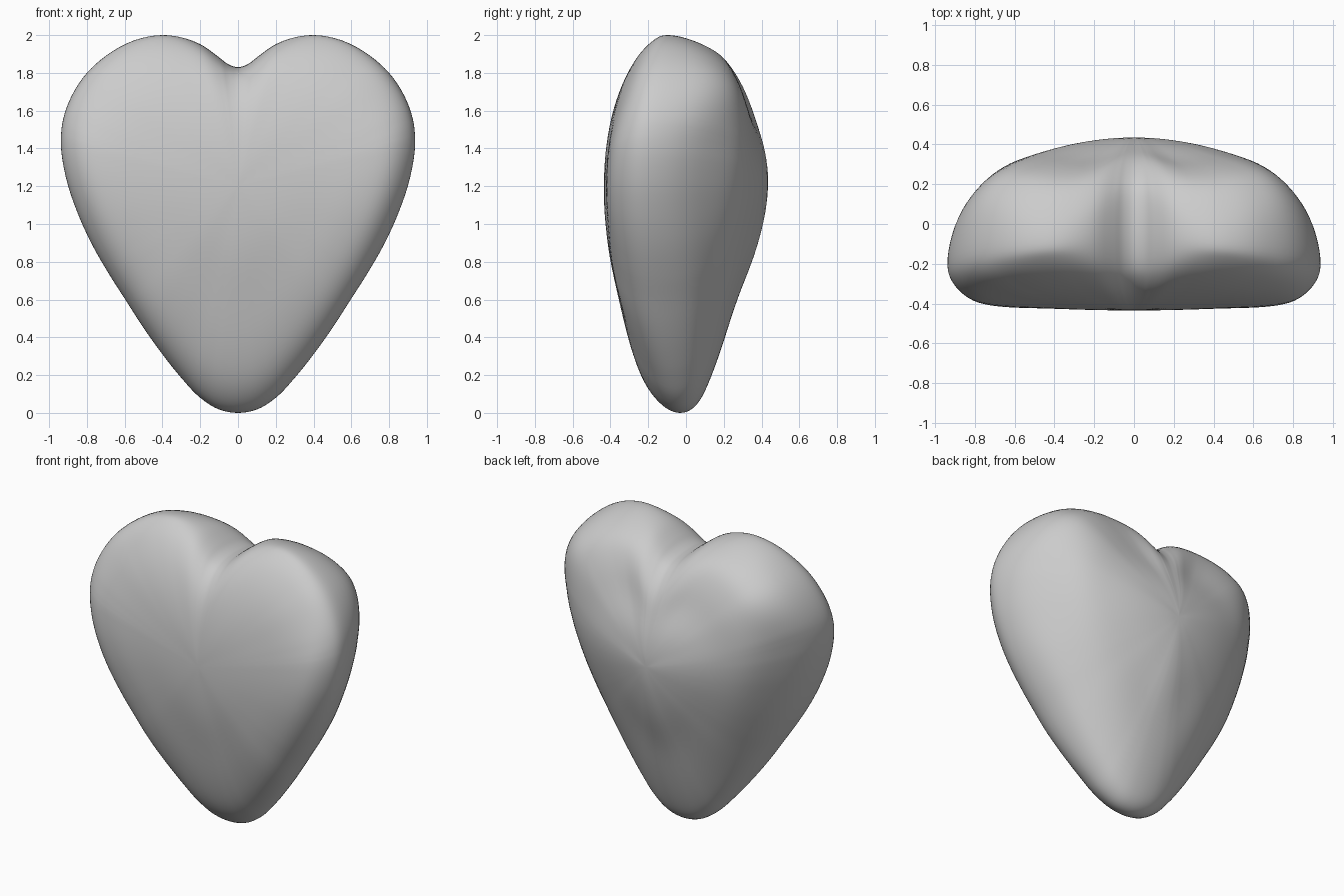
import bpy, bmesh, math

if "Cube" in bpy.data.objects:
    bpy.data.objects.remove(bpy.data.objects["Cube"])

# Right half of the front outline (x, z), from the notch down to the tip
OUTLINE = [(0, 1.83), (.05, 1.845), (.1, 1.882), (.2, 1.952), (.3, 1.988), (.4, 2.0),
           (.55, 1.972), (.7, 1.89), (.8, 1.8), (.88, 1.68), (.927, 1.55), (.938, 1.45),
           (.912, 1.25), (.85, 1.06), (.78, .905), (.68, .73), (.6, .605), (.5, .45),
           (.4, .31), (.3, .185), (.2, .08), (.1, .018), (0, 0)]

# Depth (y) from front centre over the rim to back centre, at key outline points
DEPTH = {
    0:  [-.435, -.425, -.40, -.357, -.29, -.20, -.04, .15, .25, .33, .38, .422, .437],
    5:  [-.435, -.423, -.385, -.325, -.25, -.17, -.10, .03, .185, .27, .33, .41, .437],
    8:  [-.435, -.425, -.40, -.365, -.31, -.24, -.13, .09, .235, .31, .355, .41, .437],
    11: [-.435, -.43, -.42, -.41, -.38, -.30, -.20, -.03, .13, .28, .36, .415, .437],
    16: [-.435, -.43, -.41, -.385, -.34, -.26, -.15, 0, .12, .235, .325, .40, .437],
    22: [-.435, -.415, -.355, -.293, -.22, -.125, -.03, .055, .12, .19, .27, .38, .437],
}
CENTRE_Z = 1.2
SUB, RINGS = 4, 60


def hermite(xs, ys, x):
    """Smooth curve through points, flat at both ends."""
    n = len(xs)
    i = max(k for k in range(n - 1) if xs[k] <= x + 1e-9)

    def slope(k):
        if k in (0, n - 1):
            return 0
        h0, h1 = xs[k] - xs[k - 1], xs[k + 1] - xs[k]
        d0, d1 = (ys[k] - ys[k - 1]) / h0, (ys[k + 1] - ys[k]) / h1
        return (d0 * h1 + d1 * h0) / (h0 + h1)
    h = xs[i + 1] - xs[i]
    s = (x - xs[i]) / h
    return ((2*s**3 - 3*s**2 + 1) * ys[i] + (s**3 - 2*s**2 + s) * h * slope(i)
            + (3*s**2 - 2*s**3) * ys[i + 1] + (s**3 - s**2) * h * slope(i + 1))


# Mirrored closed outline and its chord lengths
last = len(OUTLINE) - 1
loop = OUTLINE + [(-x, z) for x, z in OUTLINE[-2::-1]]
loop = loop[-4:-1] + loop + loop[1:4]
dist = [0]
for a, b in zip(loop, loop[1:]):
    dist.append(dist[-1] + math.dist(a, b))
keys = list(DEPTH)
key_dist = [dist[k + 3] for k in keys]

bm = bmesh.new()
front = bm.verts.new((0, DEPTH[0][0], CENTRE_Z))
back = bm.verts.new((0, DEPTH[0][-1], CENTRE_Z))

# Meridians from front centre to back centre, all round the outline
lines = []
for step in range(2 * last * SUB):
    i, f = divmod(step, SUB)
    d = dist[i + 3] + (dist[i + 4] - dist[i + 3]) * f / SUB
    ox = hermite(dist, [p[0] for p in loop], d)
    oz = hermite(dist, [p[1] for p in loop], d)
    half = dist[last + 3] - dist[3]
    e = min(d, 2 * half + 2 * dist[3] - d)
    row = [hermite(key_dist, [DEPTH[k][c] for k in keys], e) for c in range(13)]
    line = []
    for r in range(1, RINGS):
        u = 12 * r / RINGS
        t = math.sin(math.pi * r / RINGS)
        line.append(bm.verts.new((ox * t, hermite(range(13), row, u),
                                  CENTRE_Z + (oz - CENTRE_Z) * t)))
    lines.append(line)

for a, b in zip(lines, lines[1:] + lines[:1]):
    bm.faces.new((front, a[0], b[0]))
    bm.faces.new((back, b[-1], a[-1]))
    for r in range(RINGS - 2):
        bm.faces.new((a[r], a[r + 1], b[r + 1], b[r]))

# Even out the ripples
for _ in range(6):
    bmesh.ops.smooth_vert(bm, verts=bm.verts, factor=.5,
                          use_axis_x=False, use_axis_y=True, use_axis_z=False)
bmesh.ops.recalc_face_normals(bm, faces=bm.faces)
for face in bm.faces:
    face.smooth = True
mesh = bpy.data.meshes.new("heart")
bm.to_mesh(mesh)
bm.free()
bpy.context.collection.objects.link(bpy.data.objects.new("heart", mesh))
